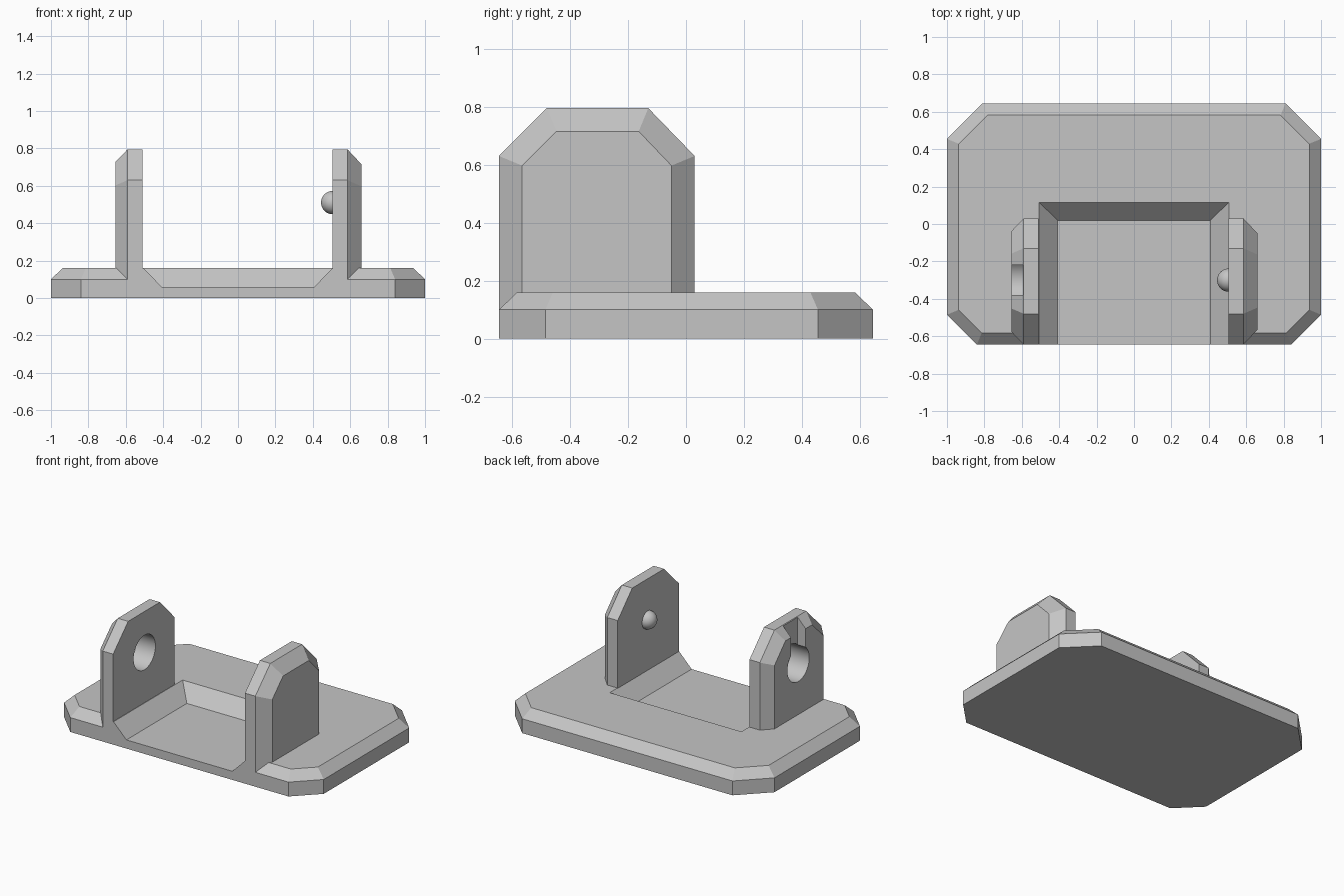
import bpy, bmesh, math
from mathutils import Matrix

cube = bpy.data.objects.get("Cube")
if cube:
    bpy.data.objects.remove(cube, do_unlink=True)

grey = bpy.data.materials.new("plain grey")
grey.use_nodes = True
COLOUR = (0.56, 0.56, 0.56, 1)
grey.diffuse_color = COLOUR
grey.node_tree.nodes["Principled BSDF"].inputs["Base Color"].default_value = COLOUR

T = math.tan(math.radians(22.5))   # corner slide of an inset 45 degree chamfer


def finish(name, bm):
    bmesh.ops.recalc_face_normals(bm, faces=bm.faces)
    mesh = bpy.data.meshes.new(name)
    bm.to_mesh(mesh)
    bm.free()
    mesh.materials.append(grey)
    obj = bpy.data.objects.new(name, mesh)
    bpy.context.collection.objects.link(obj)
    return obj


def loft(name, rings):
    """Closed solid through matching rings of points."""
    bm = bmesh.new()
    loops = [[bm.verts.new(p) for p in ring] for ring in rings]
    n = len(loops[0])
    for a, b in zip(loops, loops[1:]):
        for i in range(n):
            j = (i + 1) % n
            bm.faces.new((a[i], a[j], b[j], b[i]))
    bm.faces.new(loops[0])
    bm.faces.new(loops[-1])
    return finish(name, bm)


def rect(x, y0, y1, z):
    return [(-x, y0, z), (x, y0, z), (x, y1, z), (-x, y1, z)]


def combine(target, tool, operation):
    """Apply a boolean, then drop the tool."""
    tool.hide_render = True
    mod = target.modifiers.new("cut", 'BOOLEAN')
    mod.operation, mod.solver, mod.object = operation, 'EXACT', tool
    activate(target)
    bpy.ops.object.modifier_apply(modifier=mod.name)
    bpy.data.objects.remove(tool, do_unlink=True)


def activate(obj):
    for other in bpy.context.selected_objects:
        other.select_set(False)
    obj.select_set(True)
    bpy.context.view_layer.objects.active = obj


def smooth(obj):
    activate(obj)
    bpy.ops.object.shade_smooth_by_angle(angle=math.radians(30))


# Base plate: chamfered octagon with a bevelled top rim
FRONT, BACK = -0.645, 0.645


def base_ring(d, z):
    half = [(0.84 - T * d, FRONT + d), (1 - d, -0.485 + T * d),
            (1 - d, 0.455 - T * d), (0.81 - T * d, BACK - d)]
    return [(x, y, z) for x, y in half] + [(-x, y, z) for x, y in reversed(half)]


base = loft("base_plate", [base_ring(0, 0), base_ring(0, 0.1), base_ring(0.063, 0.16)])

# Square front edge between the ears, then the sloped pocket open at the front
front_edge = loft("front_edge", [rect(0.545, FRONT, -0.4, z) for z in (0.05, 0.16)])
combine(base, front_edge, 'UNION')
pocket = loft("pocket_cutter", [rect(0.408, -0.8, 0.02, 0.06),
                                rect(0.507, -0.8, 0.115, 0.16),
                                rect(0.507, -0.8, 0.115, 0.3)])
combine(base, pocket, 'DIFFERENCE')


# Ears: upright plates with clipped tops, bevelled on the outer side
def ear_ring(x, d):
    pts = [(FRONT + d, 0.1), (FRONT + d, 0.63 - T * d), (-0.48 + T * d, 0.795 - d),
           (-0.13 - T * d, 0.795 - d), (0.03 - d, 0.63 - T * d), (0.03 - d, 0.1)]
    return [(x, y, z) for y, z in pts]


left_ear = loft("left_ear", [ear_ring(0.505, 0), ear_ring(0.585, 0), ear_ring(0.66, 0.08)])
right_ear = loft("right_ear", [ear_ring(-0.51, 0), ear_ring(-0.59, 0), ear_ring(-0.655, 0.068)])

# Round hole and its entry slot on the outside of the right ear
PIN_Y, PIN_Z = -0.3, 0.51
bm = bmesh.new()
bmesh.ops.create_cone(bm, cap_ends=True, segments=48, radius1=0.12, radius2=0.12, depth=0.5,
                      matrix=Matrix.Translation((-0.6, PIN_Y, PIN_Z))
                      @ Matrix.Rotation(math.pi / 2, 4, 'Y'))
combine(right_ear, finish("hole_cutter", bm), 'DIFFERENCE')
slot = loft("slot_cutter", [[(x, y, z) for x, y in ((-0.8, PIN_Y - 0.08), (-0.594, PIN_Y - 0.08),
                                                    (-0.594, PIN_Y + 0.08), (-0.8, PIN_Y + 0.08))]
                            for z in (PIN_Z, 0.9)])
combine(right_ear, slot, 'DIFFERENCE')
smooth(right_ear)

# Round pin on the inside of the left ear
bm = bmesh.new()
bmesh.ops.create_uvsphere(bm, u_segments=32, v_segments=16, radius=0.062,
                          matrix=Matrix.Translation((0.506, PIN_Y, PIN_Z)))
smooth(finish("pivot_pin", bm))
